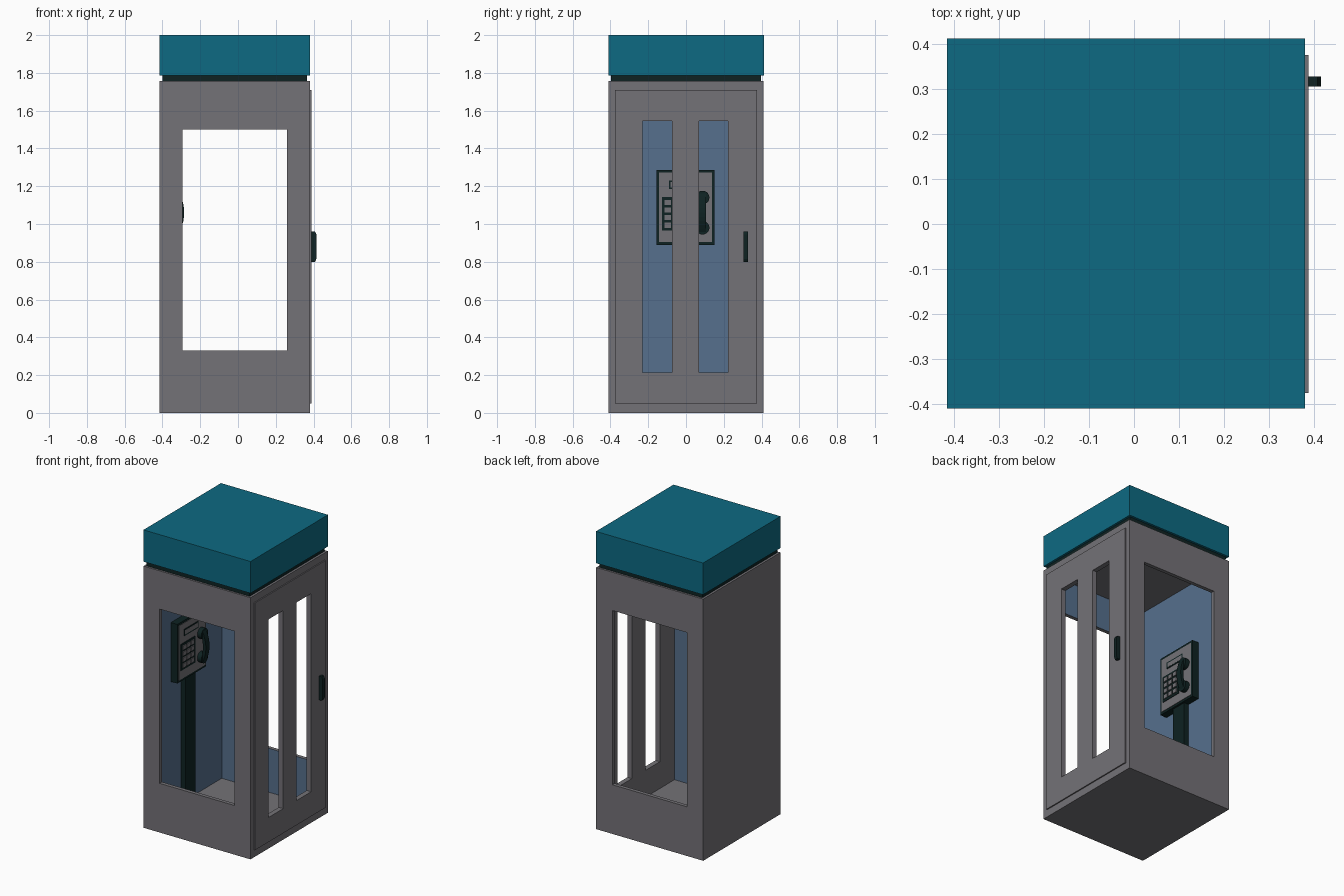
import bpy, bmesh, math
from mathutils import Vector

if "Cube" in bpy.data.objects:
    bpy.data.objects.remove(bpy.data.objects["Cube"])


def material(name, rgb):
    m = bpy.data.materials.new(name)
    m.diffuse_color = (*rgb, 1)
    m.use_nodes = True
    m.node_tree.nodes["Principled BSDF"].inputs["Base Color"].default_value = m.diffuse_color
    return m


GREY = material("warm grey", (0.174, 0.168, 0.184))
BLUE = material("slate blue", (0.093, 0.162, 0.266))
TEAL = material("teal", (0.004, 0.144, 0.223))
DARK = material("near black green", (0.0044, 0.016, 0.016))


def make(name, bm, *mats):
    bmesh.ops.recalc_face_normals(bm, faces=bm.faces)
    me = bpy.data.meshes.new(name)
    bm.to_mesh(me)
    bm.free()
    for m in mats:
        me.materials.append(m)
    ob = bpy.data.objects.new(name, me)
    bpy.context.collection.objects.link(ob)
    return ob


def add_box(bm, x, y, z):
    """Add a box given its (min, max) range on each axis."""
    vs = bmesh.ops.create_cube(bm, size=1)["verts"]
    for v in vs:
        v.co = Vector([(r[0] + r[1]) / 2 + c * (r[1] - r[0]) for r, c in zip((x, y, z), v.co)])


def box(name, x, y, z, *mats):
    bm = bmesh.new()
    add_box(bm, x, y, z)
    return make(name, bm, *mats)


def extrude_profile(name, pts, y0, y1, mat):
    """Extrude an (x, z) outline along y."""
    bm = bmesh.new()
    a = [bm.verts.new((x, y0, z)) for x, z in pts]
    b = [bm.verts.new((x, y1, z)) for x, z in pts]
    bm.faces.new(a)
    bm.faces.new(b)
    n = len(pts)
    for i in range(n):
        j = (i + 1) % n
        bm.faces.new((a[i], a[j], b[j], b[i]))
    return make(name, bm, mat)


def cut(ob, cutters):
    bpy.context.view_layer.objects.active = ob
    for c in cutters:
        c.hide_render = True
        mod = ob.modifiers.new("cut", "BOOLEAN")
        mod.operation = "DIFFERENCE"
        mod.solver = "EXACT"
        mod.object = c
        bpy.ops.object.modifier_apply(modifier=mod.name)


# Hollow booth with front/back windows and two door slits
T = 0.025
body = box("booth_body", (-0.415, 0.38), (-0.41, 0.41), (0, 1.757), GREY, BLUE)
hollow = box("hollow_cutter", (-0.415 + T, 0.38 - T), (-0.41 + T, 0.41 - T), (0.035, 1.73))
window = box("window_cutter", (-0.295, 0.26), (-0.6, 0.6), (0.33, 1.50))
slits = [box("slit_cutter", (0.2, 0.6), r, (0.215, 1.545))
         for r in ((-0.23, -0.075), (0.068, 0.222))]
cut(body, [hollow, window] + slits)

# Blue lining on the inner left, front and back walls
for p in body.data.polygons:
    c, n = p.center, p.normal
    left = n.x > 0.9 and c.x < -0.35
    sides = abs(n.y) > 0.9 and n.y * c.y < 0 and abs(c.y) > 0.37 and c.x < 0.34
    p.material_index = 1 if left or sides else 0

# Door panel with matching slits
door = box("door_panel", (0.379, 0.388), (-0.375, 0.375), (0.05, 1.71), GREY)
cut(door, slits)
for c in [hollow, window] + slits:
    bpy.data.objects.remove(c)

# Door handle with tapered ends
extrude_profile("door_handle",
                [(0.387, 0.80), (0.408, 0.80), (0.415, 0.815), (0.415, 0.945), (0.408, 0.96), (0.387, 0.96)],
                0.305, 0.328, DARK)

# Roof and the recessed neck beneath it
box("roof", (-0.415, 0.38), (-0.41, 0.412), (1.787, 2.0), TEAL)
box("roof_neck", (-0.40, 0.365), (-0.397, 0.397), (1.756, 1.788), DARK)

# Telephone stand and case
box("phone_pole", (-0.391, -0.355), (-0.05, 0.055), (0.034, 0.90), DARK)
box("phone_case", (-0.391, -0.342), (-0.155, 0.15), (0.89, 1.287), DARK)
box("phone_face", (-0.345, -0.339), (-0.142, 0.137), (0.905, 1.272), GREY)

# Card slot: dark plate with a grey inset
box("slot_rim", (-0.340, -0.336), (-0.09, 0.06), (1.185, 1.23), DARK)
box("slot_inset", (-0.337, -0.335), (-0.082, 0.052), (1.193, 1.222), GREY)

# Keypad with 3 x 4 keys
box("keypad", (-0.340, -0.335), (-0.127, 0.025), (0.965, 1.142), DARK)
bm = bmesh.new()
for i in range(3):
    for j in range(4):
        y, z = -0.113 + i * 0.044, 0.980 + j * 0.040
        add_box(bm, (-0.336, -0.329), (y, y + 0.034), (z, z + 0.028))
make("keypad_keys", bm, GREY)

# Handset: bowed grip with an ear and a mouth piece
N = 10
outer, inner = [], []
for i in range(N + 1):
    t = -1 + 2 * i / N
    outer.append((-0.285 - 0.028 * t * t, 1.06 + 0.11 * t))
    inner.append((-0.307 - 0.018 * t * t, 1.06 + 0.10 * t))
extrude_profile("handset_grip", outer + inner[::-1], 0.066, 0.105, DARK)
for name, z in (("handset_ear_piece", 1.14), ("handset_mouth_piece", 0.98)):
    bpy.ops.mesh.primitive_cylinder_add(vertices=20, radius=0.036, depth=0.032,
                                        location=(-0.325, 0.088, z),
                                        rotation=(0, math.pi / 2, 0))
    ob = bpy.context.object
    ob.name = name
    ob.data.materials.append(DARK)
    bpy.ops.object.shade_smooth_by_angle()
